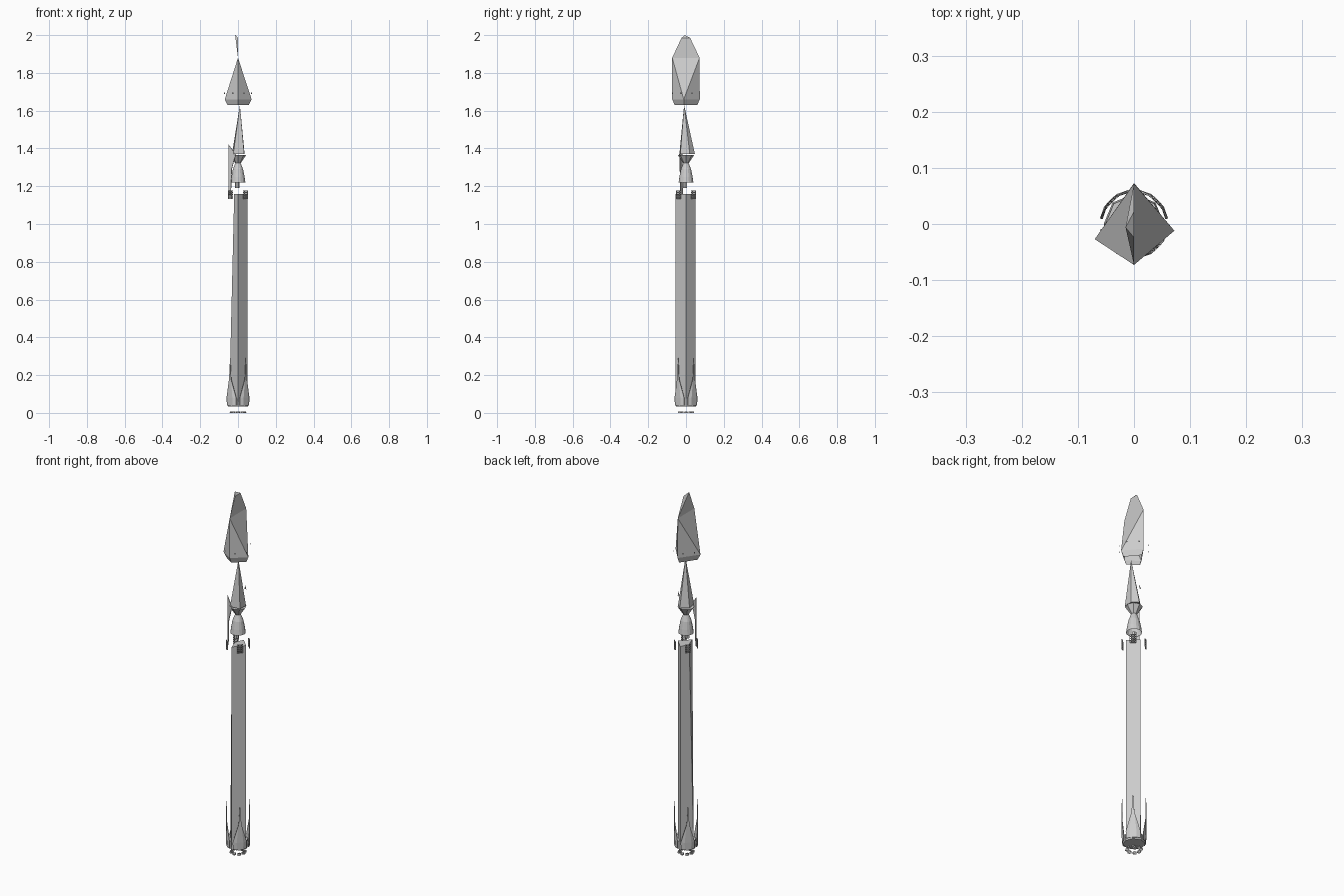
import bpy
from math import sin, cos, radians, pi

if "Cube" in bpy.data.objects:
    bpy.data.objects.remove(bpy.data.objects["Cube"])


def make(name, verts, faces):
    me = bpy.data.meshes.new(name)
    me.from_pydata(verts, [], faces)
    me.update()
    ob = bpy.data.objects.new(name, me)
    bpy.context.collection.objects.link(ob)
    return ob


def bridge(i, j, n):
    """Quads joining ring starting at i to ring starting at j."""
    return [(i + k, i + (k + 1) % n, j + (k + 1) % n, j + k) for k in range(n)]


def loft(name, rings, caps=()):
    n = len(rings[0])
    verts = [p for r in rings for p in r]
    faces = [f for k in range(len(rings) - 1) for f in bridge(k * n, (k + 1) * n, n)]
    if 'bottom' in caps:
        faces.append(tuple(range(n))[::-1])
    if 'top' in caps:
        faces.append(tuple(range(len(verts) - n, len(verts))))
    return make(name, verts, faces)


def circle(r, z, n, cx=0, cy=0, turn=0):
    return [(cx + r * cos(turn + 2 * pi * k / n), cy + r * sin(turn + 2 * pi * k / n), z)
            for k in range(n)]


def polar(r, deg, z):
    return (r * cos(radians(deg)), r * sin(radians(deg)), z)


def solid(ob, t):
    m = ob.modifiers.new('thickness', 'SOLIDIFY')
    m.thickness = t
    m.offset = 0


# Nose fairing: diamond base, flattened shoulder ridge, leaning tip
base = [(0, -.073), (.072, -.012), (0, .073), (-.07, -.027)]
v = [(x * .8, y * .82, 1.63) for x, y in base] + [(x, y, 1.66) for x, y in base]
v += [(0, -.073, 1.88), (0, .072, 1.88),
      (0, -.024, 1.985), (0, .022, 1.985), (-.015, -.006, 2.0)]
f = bridge(0, 4, 4) + [(4, 5, 8), (5, 9, 8), (5, 6, 9), (6, 7, 9), (7, 8, 9), (7, 4, 8),
                       (8, 9, 3 + 8, 10), (8, 10, 12), (10, 11, 12), (11, 9, 12), (9, 8, 12)]
make('fairing', v, f)

# Small fittings around the fairing
for k in range(8):
    a = 24 + 45 * k
    make('fairing_fitting', [polar(.077, a - 2.5, 1.688), polar(.077, a + 2.5, 1.688),
                             polar(.077, a + 2.5, 1.695), polar(.077, a - 2.5, 1.695)],
         [(0, 1, 2, 3)])

# Upper stage: tapering spike, flared underside
spike = [(-.025, -.035, 1.37), (.033, -.03, 1.37), (.035, .02, 1.37),
         (.005, .047, 1.37), (-.032, .015, 1.37)]
make('upper_stage', spike + [(.01, -.01, 1.63)],
     [(k, (k + 1) % 5, 5) for k in range(5)] + [(4, 3, 2, 1, 0)])
loft('engine_mount', [circle(.013, 1.32, 8), circle(.043, 1.365, 8)], ('bottom', 'top'))

# Upper engine bell
bell = loft('upper_engine_bell', [circle(r, z, 16) for r, z in
            ((.039, 1.22), (.035, 1.25), (.027, 1.29), (.011, 1.33))], ('top',))
loft('engine_neck', [circle(.012, 1.19, 6, -.005, -.005), circle(.012, 1.225, 6, -.005, -.005)],
     ('bottom', 'top'))

# Thin side panel hanging from the upper stage
solid(make('side_panel', [(-.05, -.02, 1.42), (-.012, -.035, 1.37), (-.033, -.032, 1.29),
                          (-.038, -.03, 1.15), (-.05, -.018, 1.15)],
           [(0, 4, 3, 2, 1)]), .003)
make('side_bracket', [(.01, .05, 1.465), (.0, .056, 1.44), (.012, .056, 1.44)], [(0, 1, 2)])

# Booster body, left edge leaning in toward the top
loft('booster_body', [
    [(0, -.055, .04), (.05, 0, .04), (0, .05, .04), (-.047, 0, .04)],
    [(0, -.055, 1.16), (.05, 0, 1.16), (0, .05, 1.16), (-.02, 0, 1.16)]], ('bottom', 'top'))

# Base skirt
loft('base_skirt', [circle(.054, .035, 8), circle(.051, .075, 8)], ('bottom', 'top'))

for k in range(4):
    a = 45 + 90 * k
    # Folded landing leg: curved wedge ending in a point
    angs = [a - 36, a - 16, a + 16, a + 36]
    lv = [polar(.058, t, .04) for t in angs] + [polar(.06, t, .08) for t in angs]
    lv += [polar(.059, a - 7, .18), polar(.059, a + 7, .18), polar(.058, a, .29)]
    solid(make('landing_leg', lv, [(0, 1, 5, 4), (1, 2, 6, 5), (2, 3, 7, 6),
                                   (4, 5, 8), (5, 6, 9, 8), (6, 7, 9), (8, 9, 10)]), .003)

    # Folded grid fin: curved lattice
    n, rows = 5, 5
    gv = [polar(.058, a - 16 + 32 * i / (n - 1), 1.132 + .046 * j / (rows - 1))
          for j in range(rows) for i in range(n)]
    gf = [(j * n + i, j * n + i + 1, (j + 1) * n + i + 1, (j + 1) * n + i)
          for j in range(rows - 1) for i in range(n - 1)]
    fin = make('grid_fin', gv, gf)
    w = fin.modifiers.new('lattice', 'WIREFRAME')
    w.thickness = .005

# Engine nozzle rims under the base
for k in range(8):
    c = polar(.033, 45 * k, 0)
    loft('nozzle_rim', [circle(.011, 0, 6, c[0], c[1]), circle(.010, .008, 6, c[0], c[1])])
